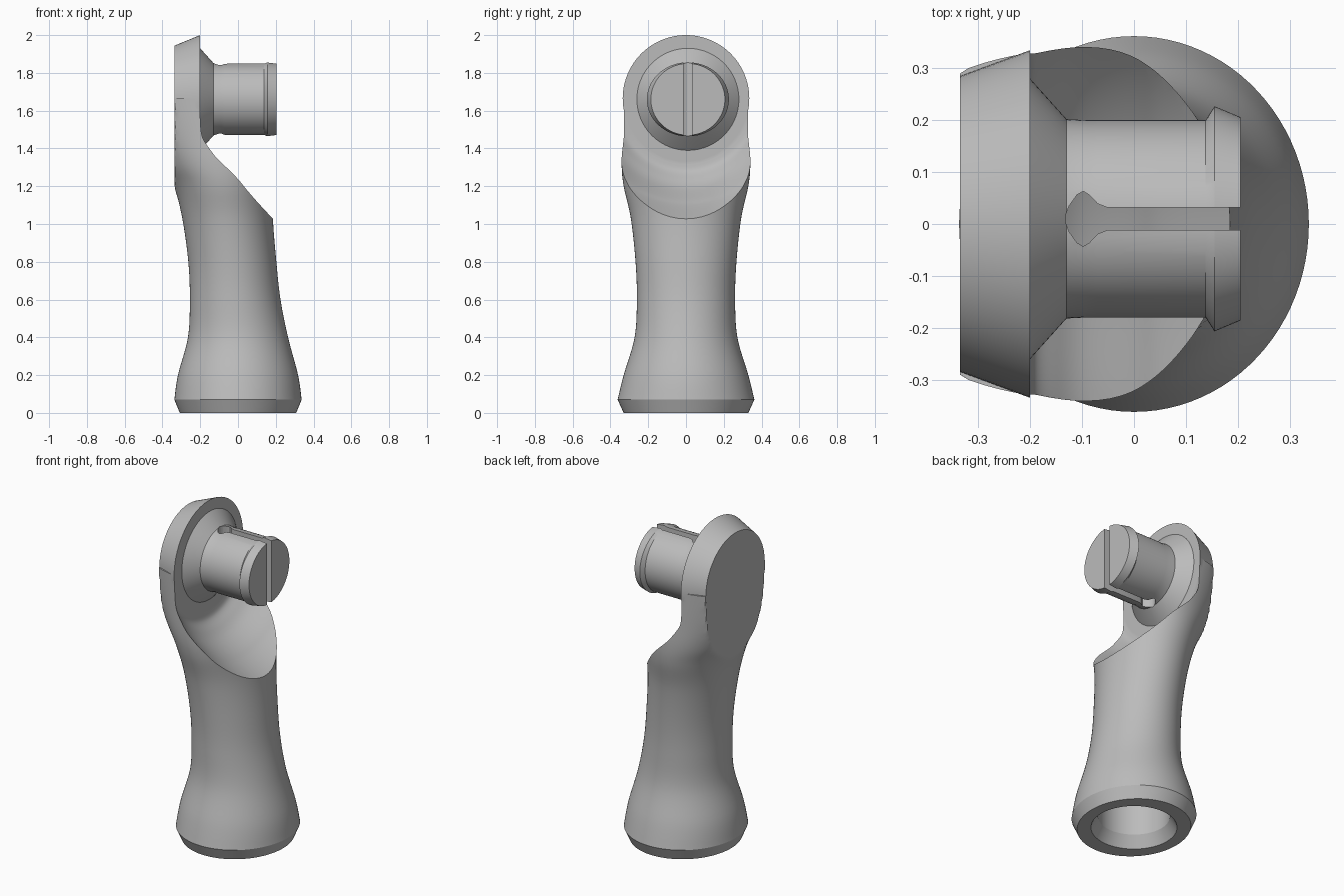
import bpy, bmesh, math
from mathutils import Vector

cube = bpy.data.objects.get("Cube")
if cube:
    bpy.data.objects.remove(cube, do_unlink=True)

grey = bpy.data.materials.new("plain grey")
grey.use_nodes = True
grey.diffuse_color = (0.5, 0.5, 0.5, 1)
grey.node_tree.nodes["Principled BSDF"].inputs["Base Color"].default_value = (0.5, 0.5, 0.5, 1)

SIDES = 96
HEAD_Z = 1.665
BACK_X = -0.335
FACE_X = -0.2
PIN_Y = 0.01


def loft(name, rings):
    """Skin a list of closed rings and cap both ends."""
    bm = bmesh.new()
    loops = [[bm.verts.new(p) for p in ring] for ring in rings]
    for a, b in zip(loops, loops[1:]):
        for i in range(len(a)):
            j = (i + 1) % len(a)
            bm.faces.new((a[i], a[j], b[j], b[i]))
    bm.faces.new(loops[0])
    bm.faces.new(loops[-1])
    bmesh.ops.recalc_face_normals(bm, faces=bm.faces)
    mesh = bpy.data.meshes.new(name)
    bm.to_mesh(mesh)
    bm.free()
    mesh.materials.append(grey)
    obj = bpy.data.objects.new(name, mesh)
    bpy.context.collection.objects.link(obj)
    return obj


def angles():
    return [2 * math.pi * i / SIDES for i in range(SIDES)]


def ring_z(z, cx, rx, ry):
    return [(max(BACK_X, cx + rx * math.cos(a)) if z > 0.5 else cx + rx * math.cos(a),
             ry * math.sin(a), z) for a in angles()]


def ring_x(x, ry, rz, y=0, z=HEAD_Z):
    return [(x, y + ry * math.cos(a), z + rz * math.sin(a)) for a in angles()]


def spline(keys, steps=6):
    """Smooth curve through the keys."""
    keys = [Vector(k) for k in keys]
    out = []
    for i in range(len(keys) - 1):
        p0, p1 = keys[max(i - 1, 0)], keys[i]
        p2, p3 = keys[i + 1], keys[min(i + 2, len(keys) - 1)]
        for s in range(steps):
            t = s / steps
            out.append(0.5 * (2 * p1 + (p2 - p0) * t + (2 * p0 - 5 * p1 + 4 * p2 - p3) * t ** 2
                              + (3 * p1 - p0 - 3 * p2 + p3) * t ** 3))
    return out + [keys[-1]]


def boolean(obj, tool, operation):
    mod = obj.modifiers.new(operation.lower(), 'BOOLEAN')
    mod.operation = operation
    mod.solver = 'EXACT'
    mod.object = tool
    bpy.context.view_layer.objects.active = obj
    bpy.ops.object.modifier_apply(modifier=mod.name)
    bpy.data.objects.remove(tool, do_unlink=True)


def smooth(obj):
    bpy.ops.object.select_all(action='DESELECT')
    obj.select_set(True)
    bpy.context.view_layer.objects.active = obj
    bpy.ops.object.shade_smooth_by_angle(angle=math.radians(25))


# Handle body: height, centre x, half depth, half width
body_keys = [
    (0.07, 0, 0.337, 0.362), (0.2, 0, 0.318, 0.33), (0.4, 0, 0.265, 0.272),
    (0.6, -0.015, 0.24, 0.26), (0.8, -0.03, 0.233, 0.267), (1.03, -0.055, 0.24, 0.292),
    (1.2, -0.075, 0.265, 0.33), (1.32, -0.09, 0.32, 0.341), (1.48, -0.1, 0.4, 0.338),
    (HEAD_Z, -0.12, 0.45, 0.335),
]
body = loft("handle_body", [ring_z(0, 0, 0.308, 0.33)] + [ring_z(*k) for k in spline(body_keys)])

# Flared scoop around the pin axis: x, radius
scoop_keys = [(FACE_X, 0.345), (-0.19, 0.385), (-0.155, 0.425), (-0.1, 0.474),
              (0, 0.535), (0.06, 0.572), (0.18, 0.635), (0.5, 0.8)]
boolean(body, loft("scoop_cutter", [ring_x(x, r, r) for x, r in spline(scoop_keys)]), 'DIFFERENCE')

# Tapered round head plate
boolean(body, loft("head_plate", [ring_x(BACK_X, 0.285, 0.28), ring_x(FACE_X, 0.335, 0.335)]), 'UNION')

# Chamfered socket in the base
socket = [(-0.02, 0.25), (0, 0.24), (0.07, 0.2), (0.5, 0.2)]
boolean(body, loft("socket_cutter", [ring_z(z, 0, r, r) for z, r in socket]), 'DIFFERENCE')
smooth(body)

# Pin with conical root and snap collar: x, half width, half height
pin_profile = [(-0.21, 0.28, 0.28), (FACE_X, 0.27, 0.27), (-0.13, 0.192, 0.192), (-0.09, 0.19, 0.187),
               (-0.07, 0.19, 0.19), (0.138, 0.19, 0.19), (0.155, 0.217, 0.196), (0.205, 0.196, 0.19)]
pin = loft("snap_pin", [ring_x(x, w, h, PIN_Y, 1.66) for x, w, h in pin_profile])

# Keyhole slot through the pin
half = [(-0.132, 0.006), (-0.125, 0.025), (-0.11, 0.046), (-0.098, 0.053), (-0.086, 0.046),
        (-0.07, 0.029), (-0.052, 0.022), (0.3, 0.022)]
outline = half + [(x, -y) for x, y in reversed(half)]
slot = loft("slot_cutter", [[(x, PIN_Y + y, z) for x, y in outline] for z in (1.3, 2.0)])
boolean(pin, slot, 'DIFFERENCE')
smooth(pin)
